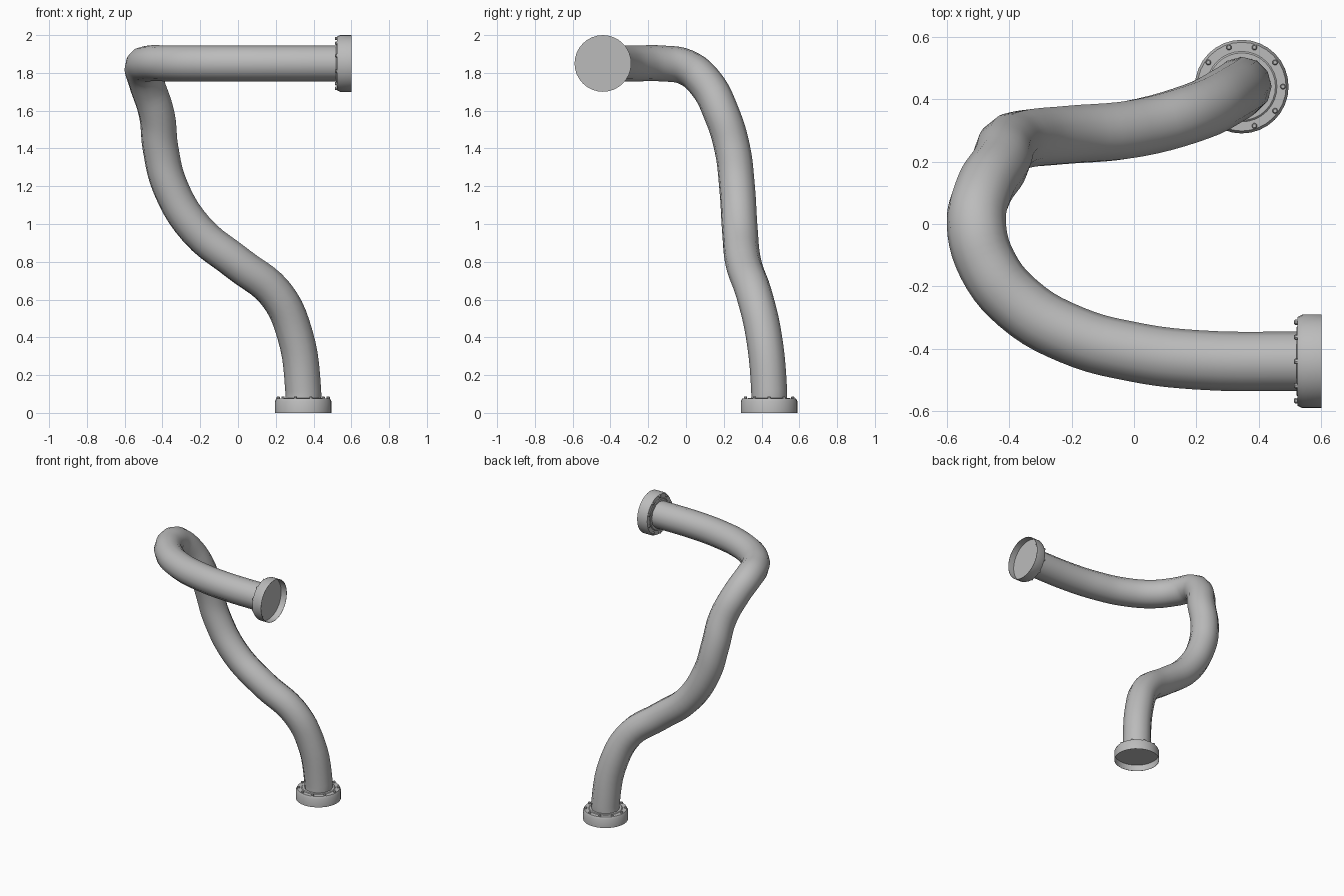
import bpy, math
from mathutils import Vector, Matrix

cube = bpy.data.objects.get("Cube")
if cube:
    bpy.data.objects.remove(cube, do_unlink=True)

grey = bpy.data.materials.new("light_grey_metal")
grey.use_nodes = True
colour = (0.5, 0.5, 0.5, 1)
grey.diffuse_color = colour
grey.node_tree.nodes["Principled BSDF"].inputs["Base Color"].default_value = colour

UPPER = Vector((0.6, -0.44, 1.85))
LOWER = Vector((0.345, 0.44, 0))


def finish(obj, angle=35):
    obj.data.materials.clear()
    obj.data.materials.append(grey)
    bpy.ops.object.select_all(action="DESELECT")
    obj.select_set(True)
    bpy.context.view_layer.objects.active = obj
    bpy.ops.object.shade_smooth_by_angle(angle=math.radians(angle))


# Bent pipe: round section swept along a smooth path
path = [(0.55, -0.44, 1.85), (0.2, -0.435, 1.85), (0, -0.41, 1.85),
        (-0.2, -0.355, 1.85), (-0.37, -0.255, 1.85), (-0.47, -0.13, 1.85),
        (-0.505, 0, 1.83), (-0.485, 0.1, 1.75), (-0.43, 0.19, 1.58),
        (-0.41, 0.245, 1.4), (-0.36, 0.27, 1.2), (-0.22, 0.285, 0.97),
        (0, 0.305, 0.79), (0.2, 0.36, 0.63), (0.3, 0.41, 0.42),
        (0.345, 0.44, 0.12), (0.345, 0.44, 0.05)]
curve = bpy.data.curves.new("pipe", "CURVE")
curve.dimensions = "3D"
curve.resolution_u = 5
curve.bevel_depth = 0.095
curve.bevel_resolution = 4
curve.use_fill_caps = True
spline = curve.splines.new("BEZIER")
spline.bezier_points.add(len(path) - 1)
for point, co in zip(spline.bezier_points, path):
    point.co = co
    point.handle_left_type = point.handle_right_type = "AUTO"
pipe = bpy.data.objects.new("pipe", curve)
bpy.context.collection.objects.link(pipe)
bpy.ops.object.select_all(action="DESELECT")
pipe.select_set(True)
bpy.context.view_layer.objects.active = pipe
bpy.ops.object.convert(target="MESH")
finish(bpy.context.object, 60)


def lathe(name, profile, matrix, sides=32):
    """Revolve (radius, height) points about the local z axis."""
    verts, faces = [], []
    for r, h in profile:
        for i in range(sides):
            a = math.tau * i / sides
            verts.append((r * math.cos(a), r * math.sin(a), h))
    rows = len(profile)
    for j in range(rows - 1):
        for i in range(sides):
            k = (i + 1) % sides
            faces.append((j * sides + i, j * sides + k,
                          (j + 1) * sides + k, (j + 1) * sides + i))
    faces.append(tuple(reversed(range(sides))))
    faces.append(tuple(range((rows - 1) * sides, rows * sides)))
    mesh = bpy.data.meshes.new(name)
    mesh.from_pydata(verts, [], faces)
    obj = bpy.data.objects.new(name, mesh)
    bpy.context.collection.objects.link(obj)
    obj.matrix_world = matrix
    finish(obj)


def flange(name, matrix):
    # Cupped collar: recessed floor, open rim, outer wall, chamfer, top
    lathe(name + "_flange", [(0.12, 0.045), (0.148, 0.045), (0.148, 0), (0.15, 0),
                             (0.15, 0.06), (0.142, 0.076), (0.12, 0.076)], matrix)
    # Gasket ring around the pipe and its inner plate
    lathe(name + "_gasket", [(0.12, 0.04), (0.12, 0.07), (0.108, 0.08)], matrix)
    # Ring of bolts
    for i in range(10):
        spin = Matrix.Rotation(math.tau * i / 10, 4, "Z")
        lathe(f"{name}_bolt_{i + 1}", [(0.009, 0.07), (0.009, 0.084), (0.006, 0.087)],
              matrix @ spin @ Matrix.Translation((0.132, 0, 0)), 8)


flange("lower", Matrix.Translation(LOWER))
# The upper collar opens toward +x, bolts aligned with the vertical
flange("upper", Matrix.Translation(UPPER) @ Matrix.Rotation(-math.pi / 2, 4, "Y"))
